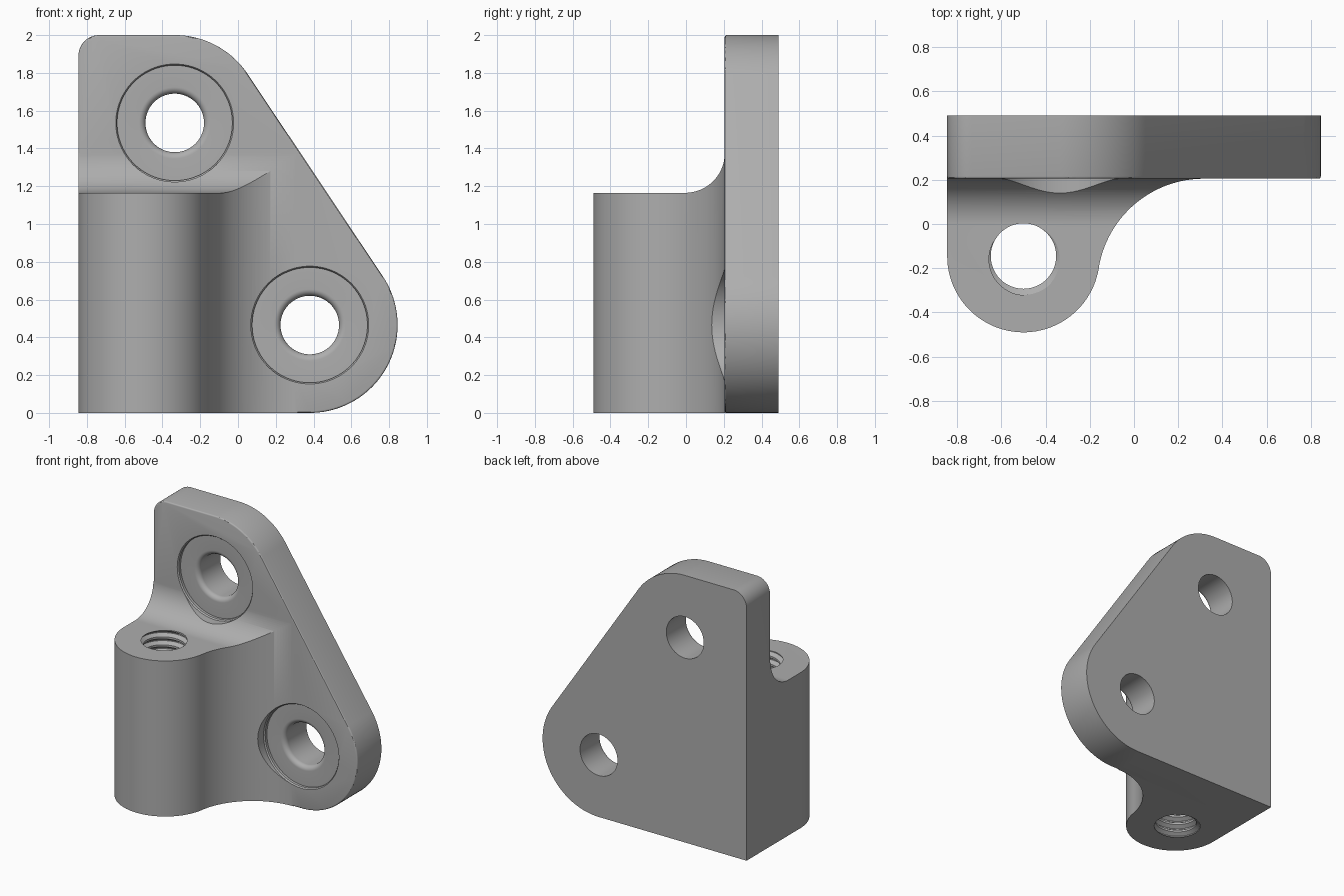
import bpy, bmesh
from math import sin, cos, pi, atan2, sqrt, radians
from mathutils import Matrix

if "Cube" in bpy.data.objects:
    bpy.data.objects.remove(bpy.data.objects["Cube"])

# Main dimensions
LEFT, FACE, BACK = -0.845, 0.205, 0.49
BOLTS = [(-0.335, 1.535), (0.38, 0.465)]
LOBE = 0.465
BOSS_X, BOSS_Y, BOSS_R, BOSS_TOP = -0.5, -0.145, 0.345, 1.165

grey = bpy.data.materials.new("grey_metal")
grey.use_nodes = True
COLOUR = (0.42, 0.42, 0.42, 1)
grey.diffuse_color = COLOUR
grey.node_tree.nodes["Principled BSDF"].inputs["Base Color"].default_value = COLOUR


def arc(cx, cy, r, start, end, n=24):
    angles = [start + (end - start) * i / n for i in range(n + 1)]
    return [(cx + r * cos(a), cy + r * sin(a)) for a in angles]


def finish(name, bm):
    bmesh.ops.recalc_face_normals(bm, faces=bm.faces)
    mesh = bpy.data.meshes.new(name)
    bm.to_mesh(mesh)
    bm.free()
    mesh.materials.append(grey)
    obj = bpy.data.objects.new(name, mesh)
    bpy.context.collection.objects.link(obj)
    return obj


def prism(name, points, place, shift, bevel=0):
    """Extrude a 2D outline; bevel rounds the rim of the starting face."""
    bm = bmesh.new()
    face = bm.faces.new([bm.verts.new(place(*p)) for p in points])
    rim = list(face.edges)
    out = bmesh.ops.extrude_face_region(bm, geom=[face], use_keep_orig=True)
    moved = [v for v in out["geom"] if isinstance(v, bmesh.types.BMVert)]
    bmesh.ops.translate(bm, verts=moved, vec=shift)
    if bevel:
        bmesh.ops.recalc_face_normals(bm, faces=bm.faces)
        bmesh.ops.bevel(bm, geom=rim, offset=bevel, segments=3,
                        profile=0.5, affect="EDGES")
    return finish(name, bm)


def lathe_y(name, profile, x, z, steps=96):
    """Revolve a (radius, y) profile about an axis along y."""
    bm = bmesh.new()
    rings = [[bm.verts.new((x + r * cos(2 * pi * i / steps), y,
                            z + r * sin(2 * pi * i / steps)))
              for i in range(steps)] for r, y in profile]
    for a, b in zip(rings, rings[1:]):
        for i in range(steps):
            j = (i + 1) % steps
            bm.faces.new((a[i], a[j], b[j], b[i]))
    bm.faces.new(rings[0])
    bm.faces.new(rings[-1])
    return finish(name, bm)


def thread(name, x, y, minor, major, pitch, turns, z0, steps=48):
    """Closed helical plug that cuts an internal thread."""
    shape = [(0, minor), (0.25, minor), (0.56, major), (0.69, major)]
    k = len(shape)
    bm = bmesh.new()
    cols = []
    for i in range(steps + 1):
        a = 2 * pi * i / steps
        cols.append([bm.verts.new((x + shape[j % k][1] * cos(a),
                                   y + shape[j % k][1] * sin(a),
                                   z0 + pitch * (j // k + shape[j % k][0] + i / steps)))
                     for j in range(k * turns + 1)])
    for a, b in zip(cols, cols[1:]):
        for j in range(k * turns):
            bm.faces.new((a[j], b[j], b[j + 1], a[j + 1]))
    bmesh.ops.remove_doubles(bm, verts=bm.verts, dist=1e-5)
    # Close both ends with a fan around the axis
    middle = z0 + pitch * turns / 2
    rim = [e for e in bm.edges if e.is_boundary]
    low = bm.verts.new((x, y, z0))
    high = bm.verts.new((x, y, z0 + pitch * (turns + 1)))
    for e in rim:
        bm.faces.new((*e.verts, low if e.verts[0].co.z < middle else high))
    return finish(name, bm)


def combine(target, tool, operation):
    mod = target.modifiers.new(operation.title(), "BOOLEAN")
    mod.operation, mod.solver, mod.object = operation, "EXACT", tool
    bpy.context.view_layer.objects.active = target
    bpy.ops.object.modifier_apply(modifier=mod.name)
    bpy.data.objects.remove(tool)


# Flange plate: two lobes around the bolts joined by a sloping tangent edge
(ux, uz), (lx, lz) = BOLTS
slope = atan2(lx - ux, uz - lz)
outline = ([(LEFT, 0)] + arc(lx, lz, LOBE, -pi / 2, slope, 40)
           + arc(ux, uz, LOBE, slope, pi / 2)
           + arc(LEFT + 0.11, 1.89, 0.11, pi / 2, pi, 12))
bracket = prism("mounting_bracket", outline, lambda x, z: (x, FACE, z),
                (0, BACK - FACE, 0), bevel=0.01)

# Boss: round post blended sideways into the plate
blend = 0.482
bx, by = 0.316, FACE - blend
touch = atan2(by - BOSS_Y, bx - BOSS_X)
section = (arc(BOSS_X, BOSS_Y, BOSS_R, pi, 2 * pi + touch, 48)
           + arc(bx, by, blend, pi + touch, pi / 2, 32)[1:]
           + [(bx, 0.35), (LEFT, 0.35)])
boss = prism("boss", section, lambda x, y: (x, y, 0), (0, 0, 1.6))

# Boss top: flat, then a concave sweep up to the plate
sweep = 0.21
side = ([(-0.7, -0.2), (0.4, -0.2), (0.4, BOSS_TOP + sweep)]
        + arc(FACE - sweep, BOSS_TOP + sweep, sweep, 0, -pi / 2)
        + [(-0.7, BOSS_TOP)])
combine(boss, prism("boss_height", side, lambda y, z: (-1, y, z), (2, 0, 0)),
        "INTERSECT")
combine(bracket, boss, "UNION")

# Bolt holes with shallow round seats
floor, hole, soft = FACE + 0.03, 0.155, 0.035
for x, z in BOLTS:
    profile = ([(hole, 0.6)]
               + arc(hole + soft, floor + soft, soft, pi, 1.5 * pi, 8)
               + [(0.305, floor), (0.305, FACE + 0.01), (0.312, FACE), (0.312, 0)])
    combine(bracket, lathe_y("bolt_seat", profile, x, z), "DIFFERENCE")

# Threaded bore through the boss
combine(bracket, thread("thread_plug", BOSS_X, BOSS_Y, 0.148, 0.176, 0.06, 23, -0.12),
        "DIFFERENCE")

bpy.ops.object.select_all(action="DESELECT")
bracket.select_set(True)
bpy.context.view_layer.objects.active = bracket
bpy.ops.object.shade_smooth_by_angle(angle=radians(30))
